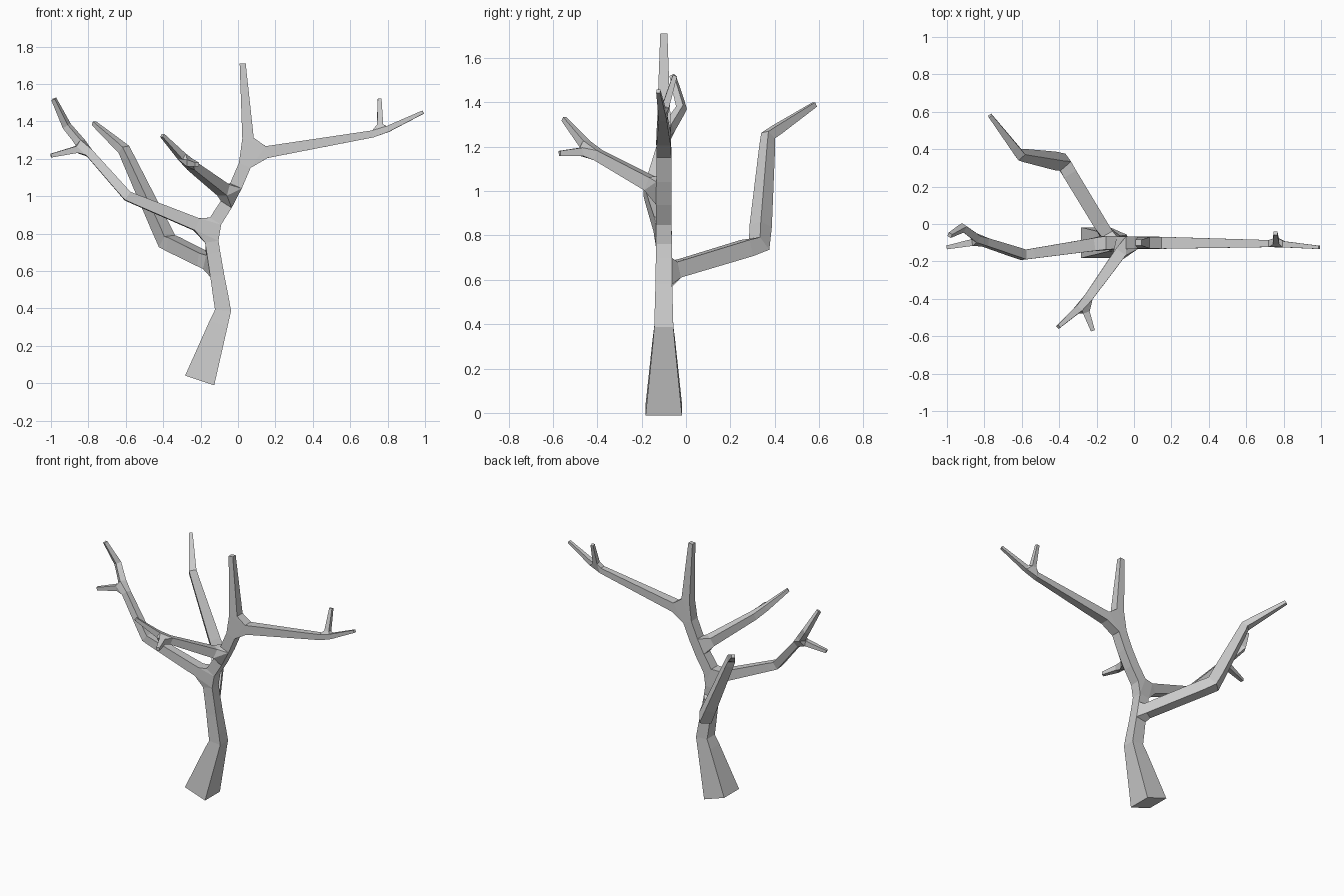
import bpy

if "Cube" in bpy.data.objects:
    bpy.data.objects.remove(bpy.data.objects["Cube"])

verts, radii, edges = [], [], []

def limb(parent, nodes):
    """Chain of (x, y, z, radius) nodes grown from an earlier node; returns their indices."""
    ids = []
    for x, y, z, r in nodes:
        verts.append((x, y, z))
        radii.append(r)
        if parent is not None:
            edges.append((parent, len(verts) - 1))
        parent = len(verts) - 1
        ids.append(parent)
    return ids

# trunk up to the crown
trunk = limb(None, [(-.205, -.10, .015, .082), (-.08, -.10, .39, .043),
                    (-.12, -.10, .63, .036), (-.15, -.10, .82, .036),
                    (-.035, -.10, 1.0, .034), (.06, -.10, 1.22, .034)])
# leader
limb(trunk[5], [(.025, -.10, 1.71, .016)])
# right branch with twig
right = limb(trunk[5], [(.76, -.105, 1.34, .018), (.99, -.125, 1.45, .009)])
limb(right[0], [(.757, -.05, 1.52, .010)])
# left branch with fork
left = limb(trunk[3], [(-.59, -.165, 1.0, .026), (-.82, -.09, 1.26, .021),
                       (-.915, -.02, 1.375, .018), (-.985, -.06, 1.52, .011)])
limb(left[1], [(-1.0, -.125, 1.217, .010)])
# back branch
limb(trunk[2], [(-.38, .33, .76, .038), (-.61, .37, 1.25, .024), (-.77, .58, 1.39, .011)])
# front branch with fork
front = limb(trunk[4], [(-.27, -.43, 1.18, .022), (-.405, -.55, 1.325, .010)])
limb(front[0], [(-.22, -.57, 1.17, .011)])

# skin the skeleton with four-sided limbs
mesh = bpy.data.meshes.new("bare_tree")
mesh.from_pydata(verts, edges, [])
tree = bpy.data.objects.new("bare_tree", mesh)
bpy.context.collection.objects.link(tree)
skin = tree.modifiers.new("Skin", 'SKIN')
skin.branch_smoothing = 0
skin.use_smooth_shade = False
for sv, r in zip(mesh.skin_vertices[0].data, radii):
    sv.radius = (r, r)
mesh.skin_vertices[0].data[0].use_root = True
